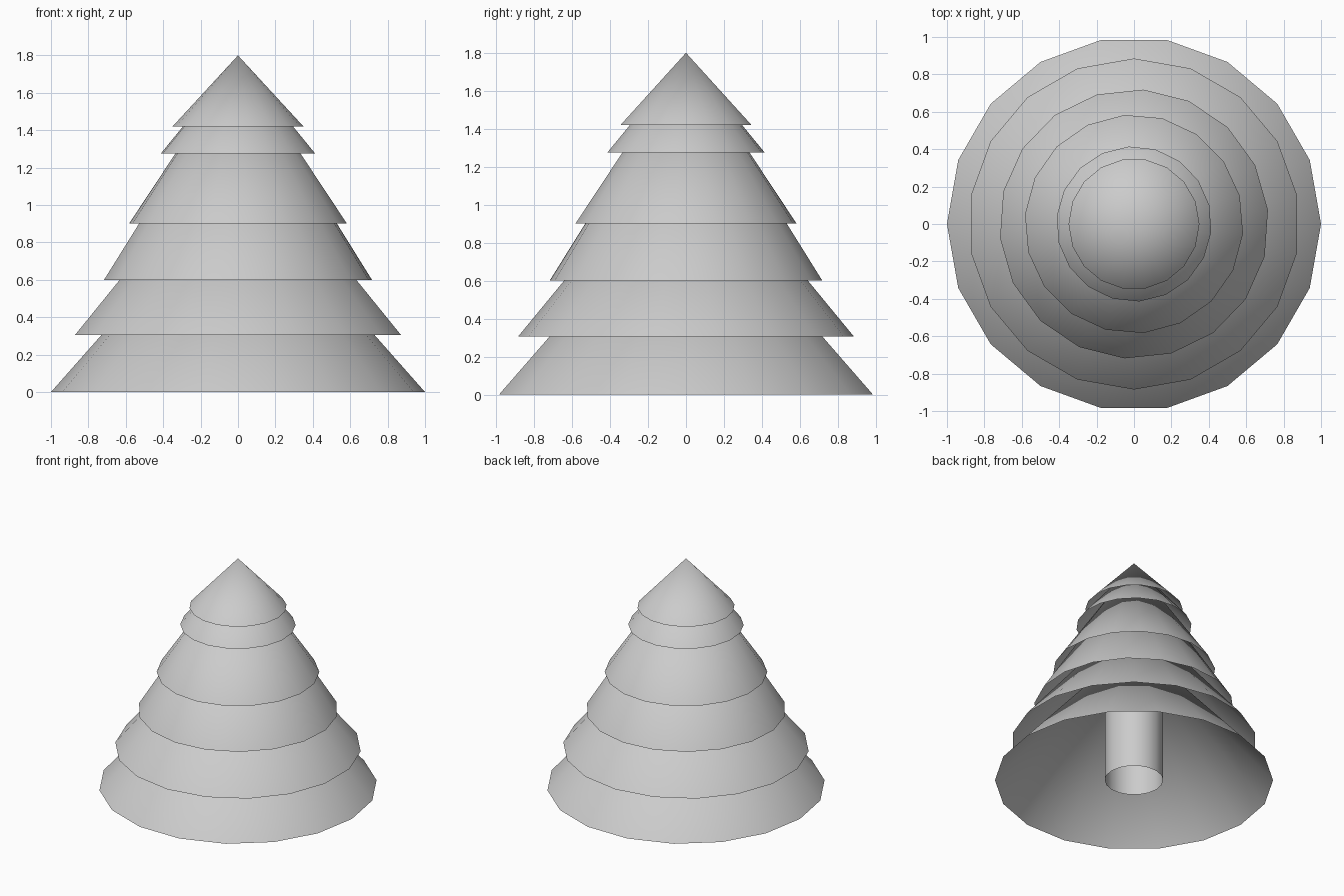
import bpy
from math import radians

if "Cube" in bpy.data.objects:
    bpy.data.objects.remove(bpy.data.objects["Cube"])


def cone(name, sides, r1, r2, z0, z1, phase=0.0, fill='NOTHING'):
    bpy.ops.mesh.primitive_cone_add(vertices=sides, radius1=r1, radius2=r2,
                                    depth=z1 - z0, end_fill_type=fill,
                                    location=(0, 0, (z0 + z1) / 2),
                                    rotation=(0, 0, radians(phase)))
    ob = bpy.context.object
    ob.name = name
    bpy.ops.object.transform_apply(location=True, rotation=True, scale=True)
    bpy.ops.object.shade_smooth_by_angle(angle=radians(35))
    return ob


# Foliage tiers: open 18-sided cones (rim radius, rim z, apex z, twist);
# Blender's first cone vertex lies on +y, so twist is measured from there
tiers = [
    (1.000, 0.000, 1.13, 10),
    (0.885, 0.305, 1.38, 0),
    (0.720, 0.600, 1.75, -4),
    (0.585, 0.900, 1.78, 5),
    (0.415, 1.275, 1.78, 4),
    (0.350, 1.420, 1.80, 10),
]
for i, (r, z0, z1, twist) in enumerate(tiers):
    cone(f"foliage_tier_{i + 1}", 18, r, 0, z0, z1, twist)

# Trunk: open tube hidden inside the lowest tiers
cone("trunk", 18, 0.21, 0.21, 0, 0.85, 10)
